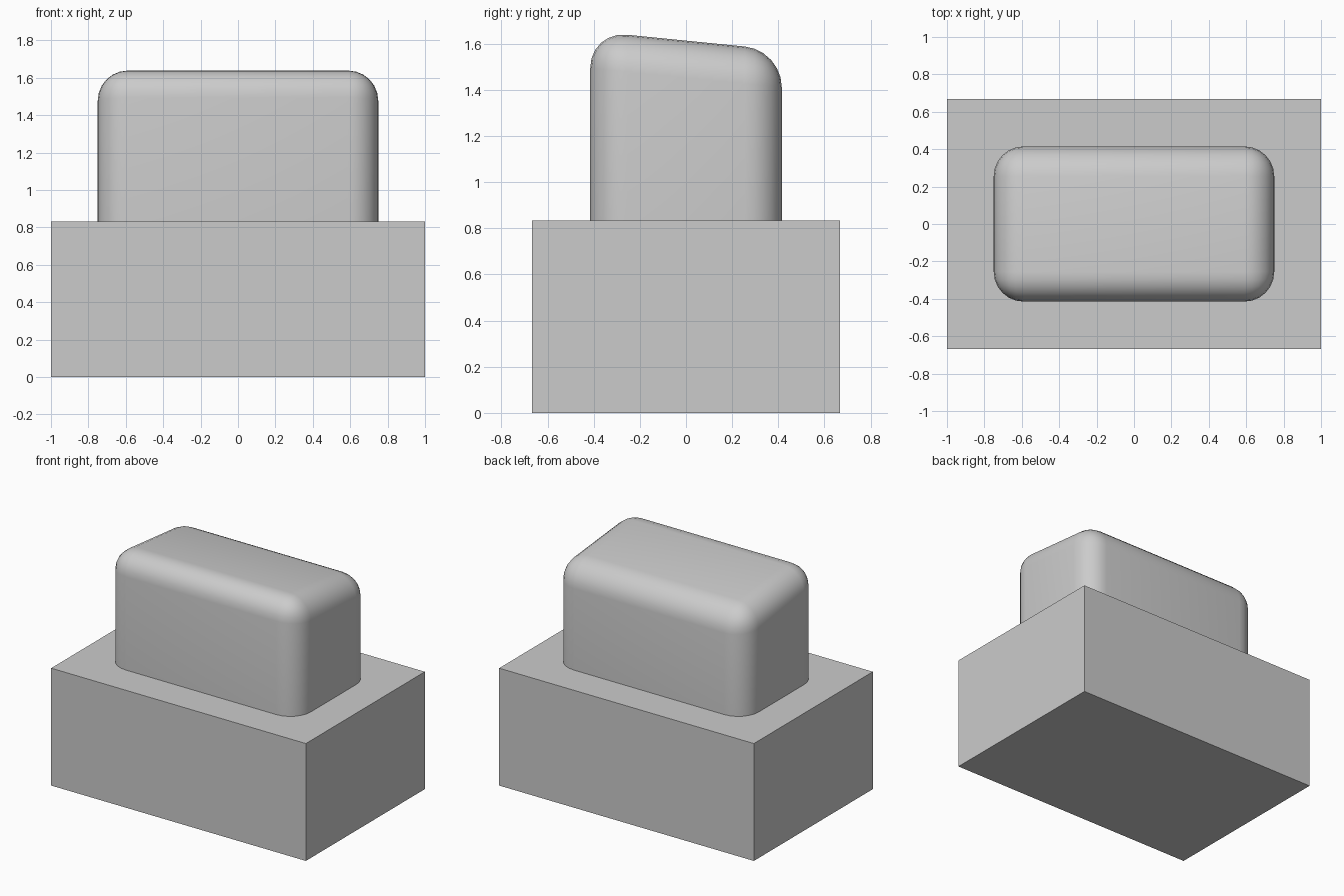
import bpy
import bmesh
from math import radians

cube = bpy.data.objects.get("Cube")
if cube:
    bpy.data.objects.remove(cube, do_unlink=True)

# Single plain grey
grey = bpy.data.materials.new("light grey")
grey.use_nodes = True
color = (0.6, 0.6, 0.6, 1)
grey.diffuse_color = color
grey.node_tree.nodes["Principled BSDF"].inputs["Base Color"].default_value = color


def box(name, half_x, half_y, bottom, top, slope=0.0, radius=0.0):
    """Box whose top falls by slope along y, with rounded side and top edges."""
    bm = bmesh.new()
    bmesh.ops.create_cube(bm, size=2)
    for v in bm.verts:
        y = v.co.y * half_y
        z = top - slope * y if v.co.z > 0 else bottom
        v.co = (v.co.x * half_x, y, z)
    if radius:
        edges = [e for e in bm.edges if any(v.co.z > bottom + 0.1 for v in e.verts)]
        bmesh.ops.bevel(bm, geom=edges, offset=radius, offset_type='OFFSET',
                        segments=6, profile=0.5, affect='EDGES')
    mesh = bpy.data.meshes.new(name)
    bm.to_mesh(mesh)
    bm.free()
    mesh.materials.append(grey)
    obj = bpy.data.objects.new(name, mesh)
    bpy.context.collection.objects.link(obj)
    return obj


# Sharp-edged plinth
box("base_block", 1.0, 0.667, 0.0, 0.833)

# Rounded block with a top sloping down to the back
upper = box("rounded_block", 0.75, 0.415, 0.82, 1.613, slope=0.1, radius=0.16)
bpy.ops.object.select_all(action='DESELECT')
upper.select_set(True)
bpy.context.view_layer.objects.active = upper
bpy.ops.object.shade_smooth_by_angle(angle=radians(40))
